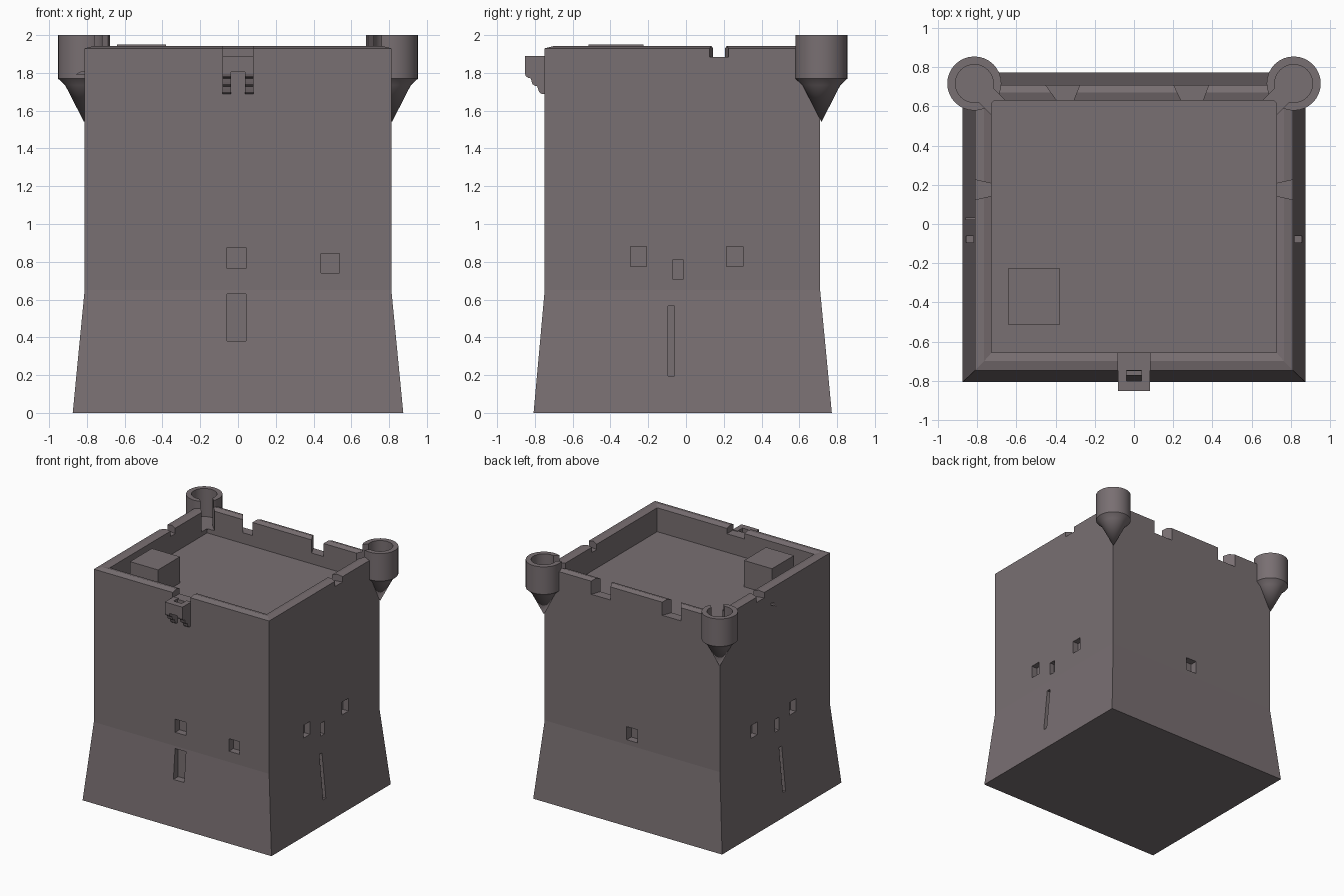
import bpy, bmesh, math
from mathutils import Matrix

if "Cube" in bpy.data.objects:
    bpy.data.objects.remove(bpy.data.objects["Cube"])

stone = bpy.data.materials.new("mauve grey stone")
stone.diffuse_color = (0.19, 0.16, 0.168, 1)
stone.use_nodes = True
stone.node_tree.nodes["Principled BSDF"].inputs["Base Color"].default_value = stone.diffuse_color

FLOOR = 1.73
TX, TY, TR, TI = 0.815, 0.717, 0.138, 0.097   # turret centre, outer and inner radius


def finish(bm, name):
    bmesh.ops.recalc_face_normals(bm, faces=bm.faces)
    me = bpy.data.meshes.new(name)
    bm.to_mesh(me)
    bm.free()
    me.materials.append(stone)
    ob = bpy.data.objects.new(name, me)
    bpy.context.collection.objects.link(ob)
    return ob


def prism(name, pts, lo, hi, axis="z"):
    """Extrude a 2D outline from lo to hi along an axis."""
    place = {"z": lambda a, b, h: (a, b, h),
             "x": lambda a, b, h: (h, a, b),
             "y": lambda a, b, h: (a, h, b)}[axis]
    bm = bmesh.new()
    low = [bm.verts.new(place(a, b, lo)) for a, b in pts]
    top = [bm.verts.new(place(a, b, hi)) for a, b in pts]
    n = len(pts)
    bm.faces.new(low)
    bm.faces.new(top)
    for i in range(n):
        j = (i + 1) % n
        bm.faces.new((low[i], low[j], top[j], top[i]))
    return finish(bm, name)


def box(name, x0, x1, y0, y1, z0, z1):
    return prism(name, [(x0, y0), (x1, y0), (x1, y1), (x0, y1)], z0, z1)


def carve(ob, cutters):
    """Subtract the cutters and bake the result."""
    for c in cutters:
        c.hide_render = True
        m = ob.modifiers.new("cut", "BOOLEAN")
        m.operation, m.solver, m.object = "DIFFERENCE", "EXACT", c
    dg = bpy.context.evaluated_depsgraph_get()
    me = bpy.data.meshes.new_from_object(ob.evaluated_get(dg))
    ob.modifiers.clear()
    ob.data = me


# Tower body: flared foot, straight walls, ridged parapet, sunken roof
rings = [  # half width x, y front, y back, z
    (0.875, -0.807, 0.772, 0), (0.812, -0.748, 0.71, 0.65),
    (0.812, -0.748, 0.71, 1.93), (0.765, -0.70, 0.67, 1.942),
    (0.727, -0.657, 0.63, 1.93), (0.727, -0.657, 0.63, FLOOR)]
bm = bmesh.new()
loops = [[bm.verts.new(p) for p in ((-x, a, z), (x, a, z), (x, b, z), (-x, b, z))]
         for x, a, b, z in rings]
for l0, l1 in zip(loops, loops[1:]):
    for i in range(4):
        j = (i + 1) % 4
        bm.faces.new((l0[i], l0[j], l1[j], l1[i]))
bm.faces.new(loops[0])
bm.faces.new(loops[-1])
tower = finish(bm, "tower_body")

# Front and back window recesses
cuts = [box("cut", -0.058, 0.042, -0.9, -0.71, 0.38, 0.63),
        box("cut", -0.058, 0.042, -0.9, -0.69, 0.765, 0.875),
        box("cut", 0.44, 0.537, -0.9, -0.69, 0.74, 0.845),
        box("cut", -0.048, 0.052, 0.65, 0.9, 0.69, 0.80)]

# Windows, slits and splayed notches on both sides
for s in (-1, 1):
    for y0, y1, z0, z1, d in ((-0.295, -0.208, 0.775, 0.882, 0.76),
                              (0.215, 0.302, 0.775, 0.882, 0.76),
                              (-0.07, -0.015, 0.705, 0.812, 0.77),
                              (-0.095, -0.06, 0.195, 0.565, 0.785)):
        x0, x1 = sorted((s * d, s * 0.95))
        cuts.append(box("cut", x0, x1, y0, y1, z0, z1))
    cuts.append(prism("cut", [(s * 0.83, 0.12), (s * 0.83, 0.23),
                              (s * 0.71, 0.203), (s * 0.71, 0.147)], 1.885, 2.1))

# Splayed notches in the back parapet, and the gap behind the front box
for a, b, c, d in ((-0.455, -0.275, -0.31, -0.39), (0.2, 0.383, 0.35, 0.243)):
    cuts.append(prism("cut", [(a, 0.715), (b, 0.715), (c, 0.625), (d, 0.625)], 1.82, 2.1))
cuts.append(box("cut", -0.082, 0.082, -0.8, -0.64, 1.885, 2.1))

# Corner turrets with pointed corbels and diagonal doorways
turrets = []
for s, side in ((-1, "left"), (1, "right")):
    bm = bmesh.new()
    profile = [(0, 1.54), (0.1, 1.735), (TR, 1.77), (TR, 2.0), (TI, 2.0), (TI, 1.765), (0, 1.765)]
    vs = [bm.verts.new((r, 0, z)) for r, z in profile]
    es = [bm.edges.new(p) for p in zip(vs, vs[1:])]
    bmesh.ops.spin(bm, geom=vs + es, cent=(0, 0, 0), axis=(0, 0, 1),
                   angle=2 * math.pi, steps=32)
    bmesh.ops.remove_doubles(bm, verts=bm.verts, dist=1e-4)
    bm.transform(Matrix.Translation((s * TX, TY, 0)))
    turret = finish(bm, side + "_turret")

    k = math.sqrt(0.5)
    door = prism("cut", [(s * (TX - k * (u - v)), TY - k * (u + v))
                         for u, v in ((0.03, -0.05), (0.25, -0.05), (0.25, 0.05), (0.03, 0.05))],
                 1.766, 2.1)
    well = prism("cut", [(s * TX + TI * math.cos(i * math.pi / 16),
                          TY + TI * math.sin(i * math.pi / 16)) for i in range(32)],
                 1.76, 2.1)
    carve(turret, [door])
    turrets.append(turret)
    cuts += [door, well]

carve(tower, cuts)
for c in cuts:
    bpy.data.objects.remove(c)

bpy.ops.object.select_all(action="DESELECT")
for t in turrets:
    t.select_set(True)
bpy.context.view_layer.objects.active = turrets[0]
bpy.ops.object.shade_smooth_by_angle(angle=math.radians(25))

# Front projecting box: two cheeks on stepped round corbels and a front slab
outline = [(-0.735, 1.89), (-0.852, 1.89)]
for i in range(3):
    y, z = -0.852 + 0.035 * i, 1.795 - 0.042 * i
    outline += [(y + 0.03 * (1 - math.cos(t)), z - 0.024 * math.sin(t))
                for t in (0, math.pi / 6, math.pi / 3, math.pi / 2)]
outline.append((-0.735, 1.688))
prism("left_corbel_cheek", outline, -0.082, -0.037, "x")
prism("right_corbel_cheek", outline, 0.037, 0.082, "x")
box("projecting_front_slab", -0.037, 0.037, -0.852, -0.80, 1.805, 1.89)

# Roof hatch house and small side spout
box("roof_hatch_house", -0.64, -0.38, -0.515, -0.225, FLOOR - 0.01, 1.95)
prism("side_spout", [(-0.86, 1.792), (-0.80, 1.788), (-0.80, 1.808), (-0.83, 1.808)],
      0.02, 0.034, "y")
